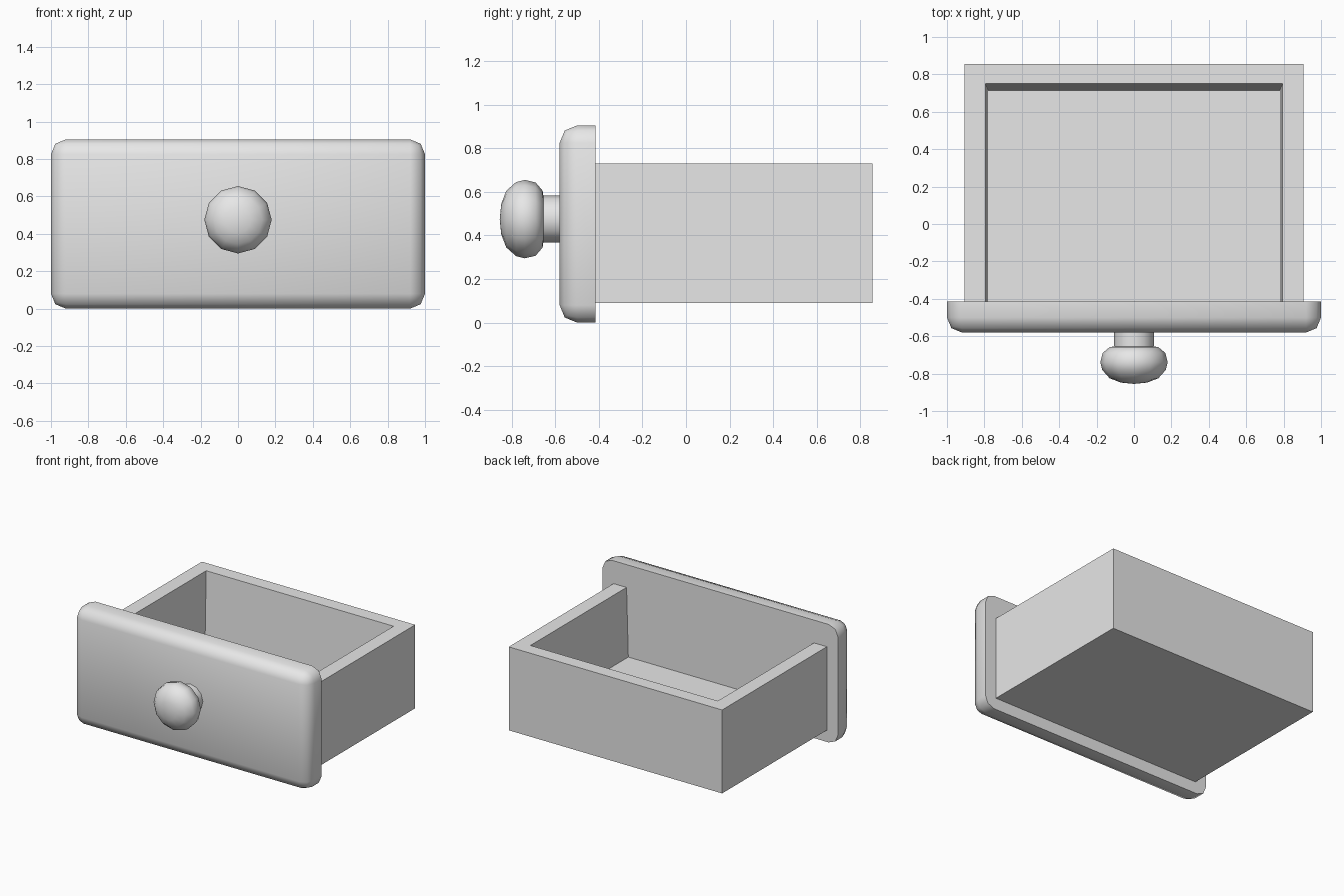
import bpy
import bmesh
import math
from mathutils import Matrix, Vector

default_cube = bpy.data.objects.get("Cube")
if default_cube:
    bpy.data.objects.remove(default_cube, do_unlink=True)

grey = bpy.data.materials.new("plain_grey")
grey.use_nodes = True
colour = (0.8, 0.8, 0.8, 1)
grey.diffuse_color = colour
grey.node_tree.nodes["Principled BSDF"].inputs["Base Color"].default_value = colour


def make_object(name, bm, smooth=False):
    bmesh.ops.recalc_face_normals(bm, faces=bm.faces)
    mesh = bpy.data.meshes.new(name)
    bm.to_mesh(mesh)
    bm.free()
    obj = bpy.data.objects.new(name, mesh)
    bpy.context.collection.objects.link(obj)
    mesh.materials.append(grey)
    if smooth:
        bpy.ops.object.select_all(action="DESELECT")
        obj.select_set(True)
        bpy.context.view_layer.objects.active = obj
        bpy.ops.object.shade_smooth_by_angle(angle=math.radians(50))
    return obj


def box(low, high):
    low, high = Vector(low), Vector(high)
    bm = bmesh.new()
    place = Matrix.Translation((low + high) / 2) @ Matrix.Diagonal((*(high - low), 1))
    bmesh.ops.create_cube(bm, size=1, matrix=place)
    return bm


# Front panel: every edge rounded except those around its flat back
back_y = -0.415
bm = box((-1, -0.58, 0), (1, back_y, 0.905))
edges = [e for e in bm.edges if any(v.co.y < back_y - 0.01 for v in e.verts)]
bmesh.ops.bevel(bm, geom=edges, offset=0.08, segments=2, profile=0.5, affect="EDGES")
make_object("front_panel", bm, smooth=True)

# Drawer box: hollow with slightly tapered walls, its front end sunk in the panel
bm = box((-0.905, -0.5, 0.09), (0.905, 0.855, 0.73))
bm.faces.ensure_lookup_table()
top = max(bm.faces, key=lambda f: f.calc_center_median().z)


def shape_opening(face, half_width, rear, height):
    for v in face.verts:
        v.co.x = math.copysign(half_width, v.co.x)
        v.co.y = rear if v.co.y > 0 else -0.45
        v.co.z = height


bmesh.ops.inset_region(bm, faces=[top], thickness=0.03)
shape_opening(top, 0.795, 0.75, 0.73)
floor = bmesh.ops.extrude_discrete_faces(bm, faces=[top])["faces"][0]
shape_opening(floor, 0.78, 0.715, 0.2)
make_object("drawer_box", bm)

# Knob: a turned profile of radius and depth, spun around the y axis
profile = [(0, -0.855), (0.07, -0.848), (0.13, -0.825), (0.17, -0.78),
           (0.18, -0.74), (0.168, -0.69), (0.13, -0.658), (0.108, -0.655),
           (0.108, -0.56)]
centre = Vector((0, 0, 0.475))
bm = bmesh.new()
points = [bm.verts.new(centre + Vector((0, y, r))) for r, y in profile]
lines = [bm.edges.new(pair) for pair in zip(points, points[1:])]
bmesh.ops.spin(bm, geom=points + lines, cent=centre, axis=(0, 1, 0),
               angle=math.tau, steps=12)
bmesh.ops.remove_doubles(bm, verts=bm.verts, dist=0.0005)
make_object("knob", bm, smooth=True)
